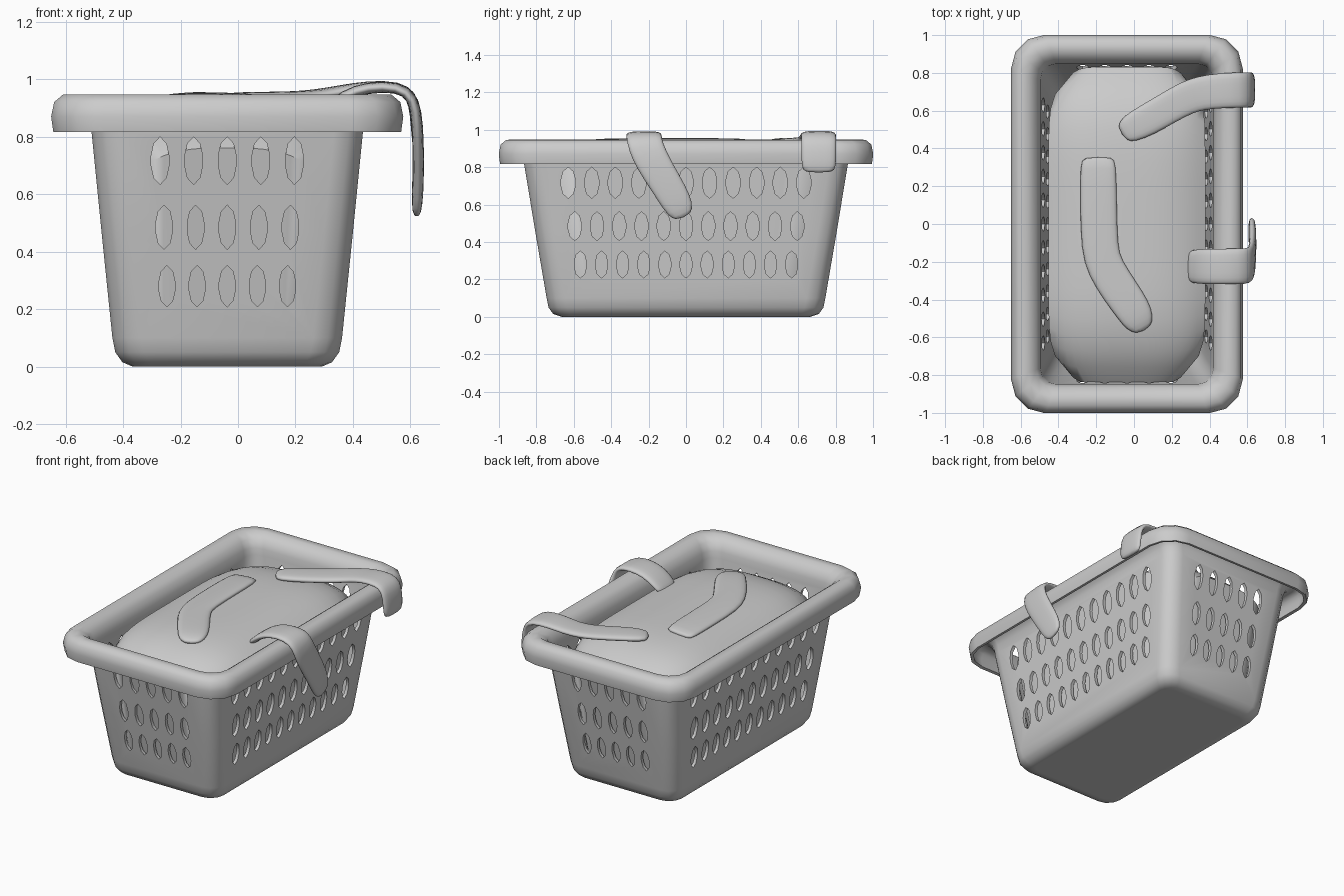
import bpy, bmesh, math
from mathutils import Vector

if "Cube" in bpy.data.objects:
    bpy.data.objects.remove(bpy.data.objects["Cube"])

CX = -0.0375  # basket centre line; hanging socks offset it


def make_object(name, bm):
    me = bpy.data.meshes.new(name)
    bm.to_mesh(me)
    bm.free()
    ob = bpy.data.objects.new(name, me)
    bpy.context.collection.objects.link(ob)
    return ob


def bake_smooth(ob, angle):
    """Apply the modifiers, then smooth with sharp creases."""
    dg = bpy.context.evaluated_depsgraph_get()
    me = bpy.data.meshes.new_from_object(ob.evaluated_get(dg))
    ob.modifiers.clear()
    ob.data = me
    me.shade_smooth()
    me.set_sharp_from_angle(angle=math.radians(angle))


def loft(bm, rings, cap_start=True, cap_end=True):
    vs = [[bm.verts.new(p) for p in r] for r in rings]
    n = len(vs[0])
    for a, b in zip(vs, vs[1:]):
        for i in range(n):
            j = (i + 1) % n
            bm.faces.new((a[i], a[j], b[j], b[i]))
    if cap_start:
        bm.faces.new(vs[0][::-1])
    if cap_end:
        bm.faces.new(vs[-1])


def rounded_rect(hx, hy, r, z, seg=3):
    pts = []
    for k, (sx, sy) in enumerate(((1, 1), (-1, 1), (-1, -1), (1, -1))):
        for i in range(seg + 1):
            a = math.pi / 2 * (k + i / seg)
            pts.append((CX + sx * (hx - r) + r * math.cos(a),
                        sy * (hy - r) + r * math.sin(a), z))
    return pts


# Basket: tapered tub with a rolled, downturned rim
profile = [(.31, .645, .06, 0), (.33, .665, .07, 0), (.365, .71, .09, .015),
           (.39, .735, .10, .05), (.40, .745, .10, .10), (.436, .805, .10, .45),
           (.473, .866, .10, .82), (.478, .868, .10, .86), (.495, .883, .11, .90),
           (.53, .918, .13, .927), (.565, .953, .15, .927), (.585, .973, .16, .91),
           (.593, .981, .16, .87), (.586, .974, .16, .82)]
bm = bmesh.new()
loft(bm, [rounded_rect(*p) for p in profile], cap_end=False)
basket = make_object("basket", bm)
sol = basket.modifiers.new("wall", 'SOLIDIFY')
sol.thickness, sol.offset, sol.use_even_offset = .02, -1, True

# Vent holes: three rows of long pointed slots, cut through opposite walls
ROWS = [(.717, .083), (.485, .077), (.28, .072)]  # centre z, half height
SLOT = [(0, -1), (.7, -.72), (1, -.2), (1, .2), (.7, .72),
        (0, 1), (-.7, .72), (-1, .2), (-1, -.2), (-.7, -.72)]


def slot_cutter(name, count, steps, widths, along_x):
    bm = bmesh.new()
    for (z, h), step, w in zip(ROWS, steps, widths):
        for c in range(count):
            off = (c - (count - 1) / 2) * step
            rings = []
            for d in (-1.2, 1.2):
                if along_x:
                    rings.append([(d, off + w * a, z + h * b) for a, b in SLOT])
                else:
                    rings.append([(CX + off + w * a, d, z + h * b) for a, b in SLOT])
            loft(bm, rings)
    bmesh.ops.recalc_face_normals(bm, faces=bm.faces)
    ob = make_object(name, bm)
    ob.hide_render = True
    mod = basket.modifiers.new(name, 'BOOLEAN')
    mod.operation, mod.solver, mod.object = 'DIFFERENCE', 'EXACT', ob
    return ob


cutters = [slot_cutter("end_hole_cutter", 5, (.117, .11, .105), (.031, .029, .028), False),
           slot_cutter("side_hole_cutter", 11, (.126, .119, .113), (.038, .035, .032), True)]
bake_smooth(basket, 40)
for c in cutters:
    bpy.data.objects.remove(c)


# Laundry heap: nearly flat top that dips at both ends, with sides below
def heap_point(u, v):
    x = .415 * u * (1 - .24 * abs(v) ** 10)
    y = .837 * v * (1 - .08 * abs(u) ** 8) - .006
    z = .932 - .08 * abs(u) ** 3 - .17 * abs(v) ** 5
    return Vector((CX + x, y, z))


N = 20
bm = bmesh.new()
grid = [[bm.verts.new(heap_point(2 * i / N - 1, 2 * j / N - 1)) for j in range(N + 1)]
        for i in range(N + 1)]
for i in range(N):
    for j in range(N):
        bm.faces.new((grid[i][j], grid[i + 1][j], grid[i + 1][j + 1], grid[i][j + 1]))
border = [e for e in bm.edges if e.is_boundary]
ext = bmesh.ops.extrude_edge_only(bm, edges=border)["geom"]
for v in ext:
    if isinstance(v, bmesh.types.BMVert):
        v.co = (CX + (v.co.x - CX) * .88, v.co.y * .84, .08)
bmesh.ops.recalc_face_normals(bm, faces=bm.faces)
bake_smooth(make_object("laundry_heap", bm), 45)

# Socks: flat padded strips; points are (x, y, z, facing angle, half width)
SECTION = [(1, 0), (.85, .8), (.4, 1), (-.4, 1), (-.85, .8),
           (-1, 0), (-.85, -.8), (-.4, -1), (.4, -1), (.85, -.8)]


def sock(name, pts, thick=.02):
    rings = []
    for k, (x, y, z, ang, w) in enumerate(pts):
        p, q = pts[max(k - 1, 0)], pts[min(k + 1, len(pts) - 1)]
        t = (Vector(q[:3]) - Vector(p[:3])).normalized()
        a = math.radians(ang)
        side = Vector((math.sin(a), 0, math.cos(a))).cross(t).normalized()
        nrm = t.cross(side)
        th = thick * (.6 if k in (0, len(pts) - 1) else 1)
        rings.append([Vector((x, y, z)) + side * w * s + nrm * th * h for s, h in SECTION])
    bm = bmesh.new()
    loft(bm, rings)
    bmesh.ops.recalc_face_normals(bm, faces=bm.faces)
    ob = make_object(name, bm)
    ob.modifiers.new("soften", 'SUBSURF').levels = 1
    bake_smooth(ob, 60)


sock("sock_on_heap", [
    (-.19, .355, .927, -4, .08), (-.19, .325, .932, -4, .10), (-.188, .1, .934, -4, .102),
    (-.183, -.13, .934, -4, .102), (-.155, -.23, .934, -3, .102), (-.07, -.36, .935, 0, .102),
    (0, -.46, .932, 0, .097), (.03, -.52, .925, 0, .084), (.055, -.565, .915, 0, .045)])
sock("sock_over_back_rim", [
    (-.065, .475, .93, 0, .045), (-.03, .50, .935, 0, .078), (.07, .55, .937, 0, .088),
    (.19, .62, .938, 0, .088), (.28, .67, .945, 0, .092), (.36, .695, .96, 0, .095),
    (.45, .705, .976, 0, .097), (.56, .71, .976, 12, .098), (.605, .71, .945, 50, .098),
    (.619, .71, .88, 85, .098), (.624, .71, .80, 90, .096), (.622, .71, .77, 90, .08)])
sock("sock_over_side_rim", [
    (.285, -.225, .87, -40, .075), (.305, -.225, .89, -40, .093), (.37, -.225, .945, -30, .097),
    (.45, -.225, .973, 0, .099), (.555, -.225, .975, 12, .099), (.605, -.222, .945, 50, .099),
    (.622, -.205, .88, 85, .098), (.628, -.15, .78, 90, .092), (.628, -.075, .66, 90, .088),
    (.624, -.03, .575, 90, .08), (.622, -.012, .53, 90, .045)])
